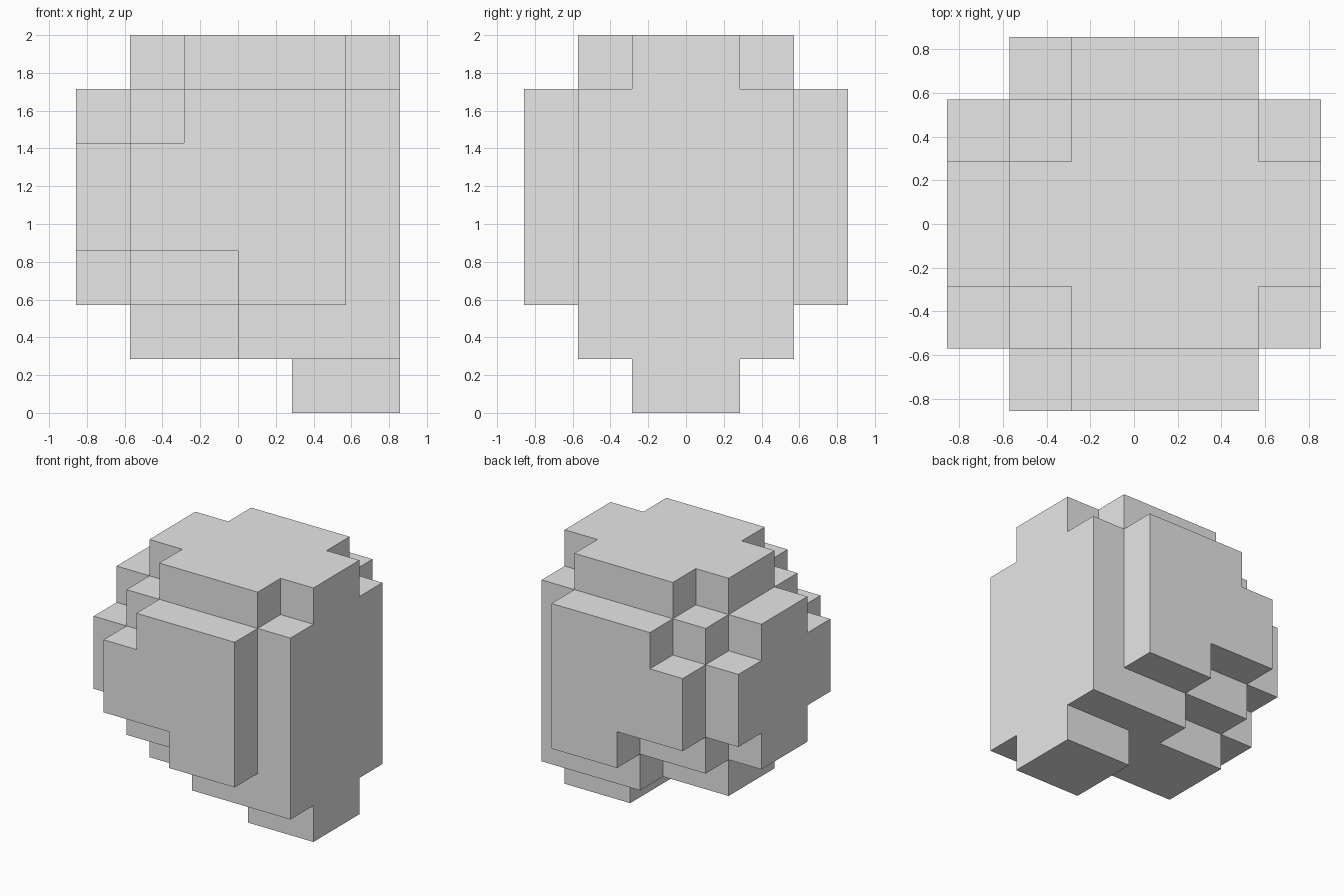
import bpy
import bmesh

cube = bpy.data.objects.get("Cube")
if cube:
    bpy.data.objects.remove(cube, do_unlink=True)

UNIT = 2 / 7  # edge of one block

grey = bpy.data.materials.new("plain grey")
grey.use_nodes = True
grey.diffuse_color = (0.8, 0.8, 0.8, 1)
grey.node_tree.nodes["Principled BSDF"].inputs["Base Color"].default_value = (0.8, 0.8, 0.8, 1)

# Block columns by distance from the middle row: (x start, x end, bottom, top)
CORE = [(-3, -2, 2, 6), (-2, 1, 1, 7), (1, 3, 0, 7)]
SHOULDER = [(-3, -2, 3, 5), (-2, -1, 2, 6), (-1, 0, 2, 7), (0, 2, 1, 7), (2, 3, 1, 6)]
PLATE = [(-2, -1, 3, 5), (-1, 0, 3, 6), (0, 2, 2, 6)]
ROWS = [CORE, SHOULDER, PLATE]


def filled_cells():
    """Expand the columns into unit cells, mirrored front to back."""
    cells = set()
    for row, columns in enumerate(ROWS):
        for x0, x1, z0, z1 in columns:
            for x in range(x0, x1):
                for z in range(z0, z1):
                    cells.add((x, row, z))
                    cells.add((x, -row - 1, z))
    return cells


def build_shell(name, cells):
    """Make only the outer faces of the cells, then merge flat areas."""
    bm = bmesh.new()
    verts = {}

    def vert(p):
        if p not in verts:
            verts[p] = bm.verts.new([c * UNIT for c in p])
        return verts[p]

    for cell in sorted(cells):
        for axis in range(3):
            for side in (0, 1):
                beside = list(cell)
                beside[axis] += 2 * side - 1
                if tuple(beside) in cells:
                    continue
                u, v = (axis + 1) % 3, (axis + 2) % 3
                corners = []
                for du, dv in ((0, 0), (1, 0), (1, 1), (0, 1)):
                    p = list(cell)
                    p[axis] += side
                    p[u] += du
                    p[v] += dv
                    corners.append(vert(tuple(p)))
                bm.faces.new(corners if side else corners[::-1])

    bmesh.ops.dissolve_limit(bm, angle_limit=0.01, verts=bm.verts[:], edges=bm.edges[:])
    mesh = bpy.data.meshes.new(name)
    bm.to_mesh(mesh)
    bm.free()
    mesh.materials.append(grey)
    obj = bpy.data.objects.new(name, mesh)
    bpy.context.collection.objects.link(obj)
    return obj


# Stepped block body with its foot
build_shell("block_body", filled_cells())
